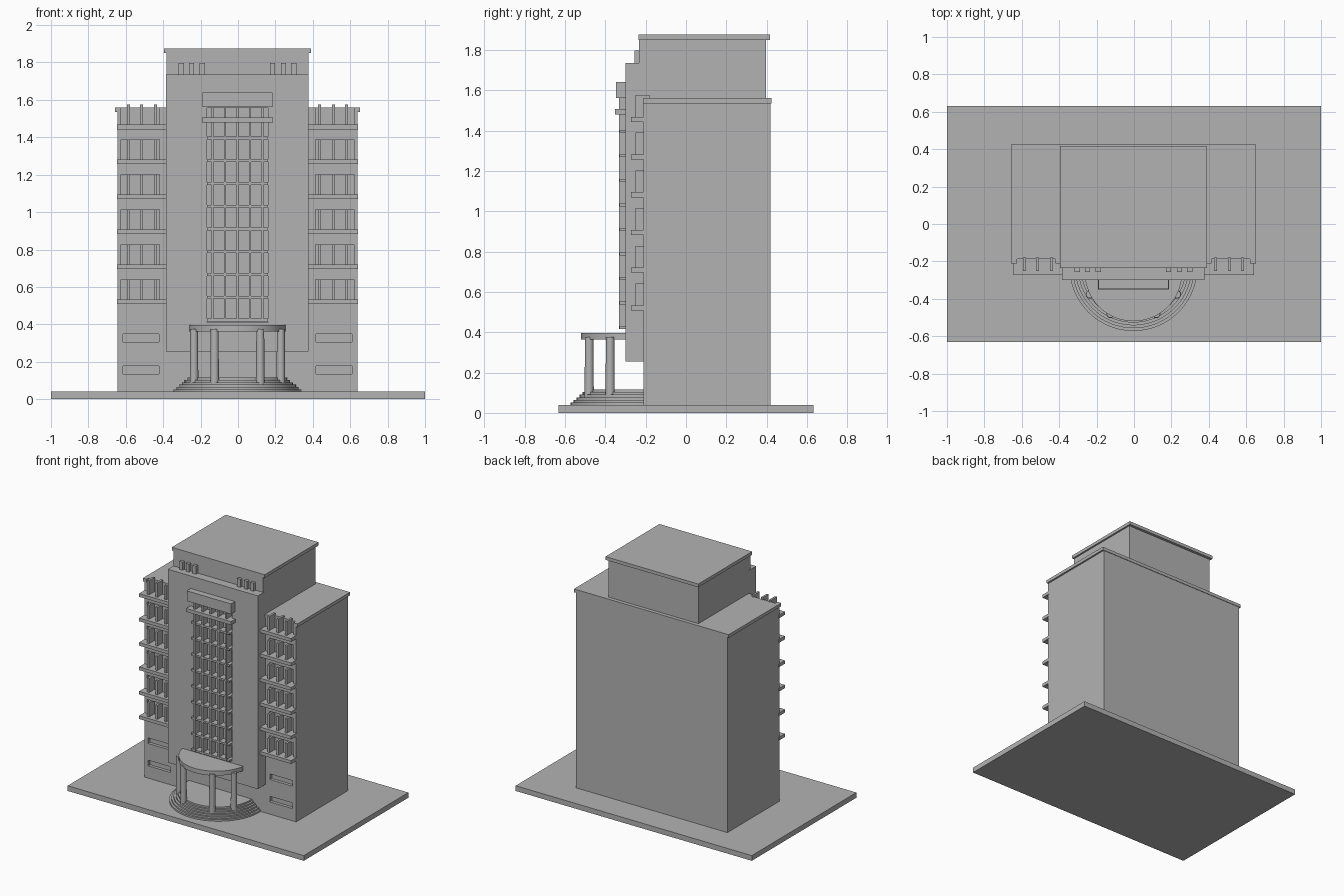
import bpy, bmesh, math

if "Cube" in bpy.data.objects:
    bpy.data.objects.remove(bpy.data.objects["Cube"])

CX = -0.003   # the building sits a hair left of the plate centre

stone = bpy.data.materials.new("grey_stone")
stone.diffuse_color = (0.45, 0.45, 0.45, 1)
stone.use_nodes = True
stone.node_tree.nodes["Principled BSDF"].inputs["Base Color"].default_value = stone.diffuse_color


def finish(bm, name):
    bmesh.ops.recalc_face_normals(bm, faces=bm.faces)
    me = bpy.data.meshes.new(name)
    bm.to_mesh(me)
    bm.free()
    me.materials.append(stone)
    ob = bpy.data.objects.new(name, me)
    bpy.context.collection.objects.link(ob)
    return ob


def boxes(name, items):
    """One object from several boxes (x0, x1, y0, y1, z0, z1)."""
    bm = bmesh.new()
    for x0, x1, y0, y1, z0, z1 in items:
        vs = bmesh.ops.create_cube(bm, size=1)["verts"]
        for v in vs:
            v.co.x = CX + (x0 + x1) / 2 + v.co.x * (x1 - x0)
            v.co.y = (y0 + y1) / 2 + v.co.y * (y1 - y0)
            v.co.z = (z0 + z1) / 2 + v.co.z * (z1 - z0)
    return finish(bm, name)


def both(items):
    """Add the mirrored copy of each box."""
    return items + [(-b[1], -b[0]) + tuple(b[2:]) for b in items]


def half_disc(name, r, cy, back, z0, z1, n=40):
    """Half disc bulging to the front, closed by a straight back edge."""
    bm = bmesh.new()
    pts = [(CX - r, back)]
    pts += [(CX - r * math.cos(math.pi * i / n), cy - r * math.sin(math.pi * i / n)) for i in range(n + 1)]
    pts.append((CX + r, back))
    f = bm.faces.new([bm.verts.new((x, y, z0)) for x, y in pts])
    top = bmesh.ops.extrude_face_region(bm, geom=[f])["geom"]
    for v in top:
        if isinstance(v, bmesh.types.BMVert):
            v.co.z = z1
    return finish(bm, name)


def cut(target, items):
    cutter = boxes("cutter", items)
    cutter.hide_render = True
    mod = target.modifiers.new("cut", "BOOLEAN")
    mod.operation = "DIFFERENCE"
    mod.solver = "EXACT"
    mod.object = cutter
    bpy.context.view_layer.objects.active = target
    bpy.ops.object.modifier_apply(modifier=mod.name)
    bpy.data.objects.remove(cutter)


def smooth(ob):
    bpy.ops.object.select_all(action="DESELECT")
    ob.select_set(True)
    bpy.context.view_layer.objects.active = ob
    bpy.ops.object.shade_smooth_by_angle(angle=math.radians(35))


# Ground plate
plate = boxes("ground_plate", [(-1 - CX, 1 - CX, -0.632, 0.632, 0, 0.04)])

# Main block with recessed wing windows
floors = [0.533 + 0.187 * i for i in range(6)]
body = boxes("main_block", [(-0.642, 0.642, -0.21, 0.42, 0.03, 1.535)])
recess = [(-0.622, -0.417, -0.3, -0.187, z, z + 0.107) for z in floors]
slots = [(-0.612, -0.42, -0.3, -0.187, z, z + 0.043) for z in (0.134, 0.305)]
cut(body, both(recess + slots))
roof = boxes("wing_roof", [(-0.655, 0.655, -0.212, 0.424, 1.535, 1.56)])
cut(roof, both([(-0.622, -0.417, -0.3, -0.187, 1.5, 1.6)]))

# Balcony slabs and fins on the wings
boxes("balcony_slabs", both([(-0.644, -0.38, -0.272, -0.2, z - 0.025, z) for z in floors]))
boxes("balcony_fins", both([(x - 0.008, x + 0.008, -0.25, -0.18, z, z + 0.108)
                            for z in floors for x in (-0.583, -0.513, -0.438)]))

# Upper tower, its roof and the small columns on the ledge
boxes("tower", [(-0.38, 0.38, -0.233, 0.396, 1.55, 1.85)])
boxes("tower_roof", [(-0.393, 0.393, -0.235, 0.417, 1.85, 1.875)])
boxes("ledge_columns", both([(x - 0.014, x + 0.014, -0.256, -0.22, 1.73, 1.797)
                             for x in (-0.301, -0.246, -0.188)]))

# Central front panel with tall window recess
panel = boxes("front_panel", [(-0.381, 0.381, -0.3, -0.2, 0.256, 1.735)])
cut(panel, [(-0.164, 0.164, -0.4, -0.275, 0.41, 1.558)])
boxes("window_mullions", [(x - 0.006, x + 0.006, -0.332, -0.26, 0.416, 1.56)
                          for x in (-0.134, -0.067, 0.0, 0.067, 0.134)])
boxes("window_transoms", [(-0.164, 0.164, -0.33, -0.26, z - 0.007, z + 0.007)
                          for z in [0.423 + 0.1217 * i for i in range(9)]])
boxes("window_hood", [(-0.187, 0.187, -0.348, -0.29, 1.562, 1.64)])
boxes("window_ledge", [(-0.19, 0.19, -0.351, -0.27, 1.48, 1.506)])

# Entrance steps, canopy and columns
for i in range(6):
    smooth(half_disc("entrance_step_%d" % (i + 1), 0.342 - 0.015 * i, -0.23, -0.2,
                     0.035, 0.04 + 0.0125 * (i + 1)))
smooth(half_disc("entrance_canopy", 0.26, -0.26, -0.25, 0.363, 0.397))

for x, y in [(-0.232, -0.376), (-0.122, -0.48), (0.122, -0.48), (0.232, -0.376)]:
    bm = bmesh.new()
    bmesh.ops.create_cone(bm, cap_ends=True, segments=24, radius1=0.023, radius2=0.021, depth=0.3)
    bmesh.ops.translate(bm, verts=bm.verts, vec=(x + CX, y, 0.226))
    smooth(finish(bm, "entrance_column"))
